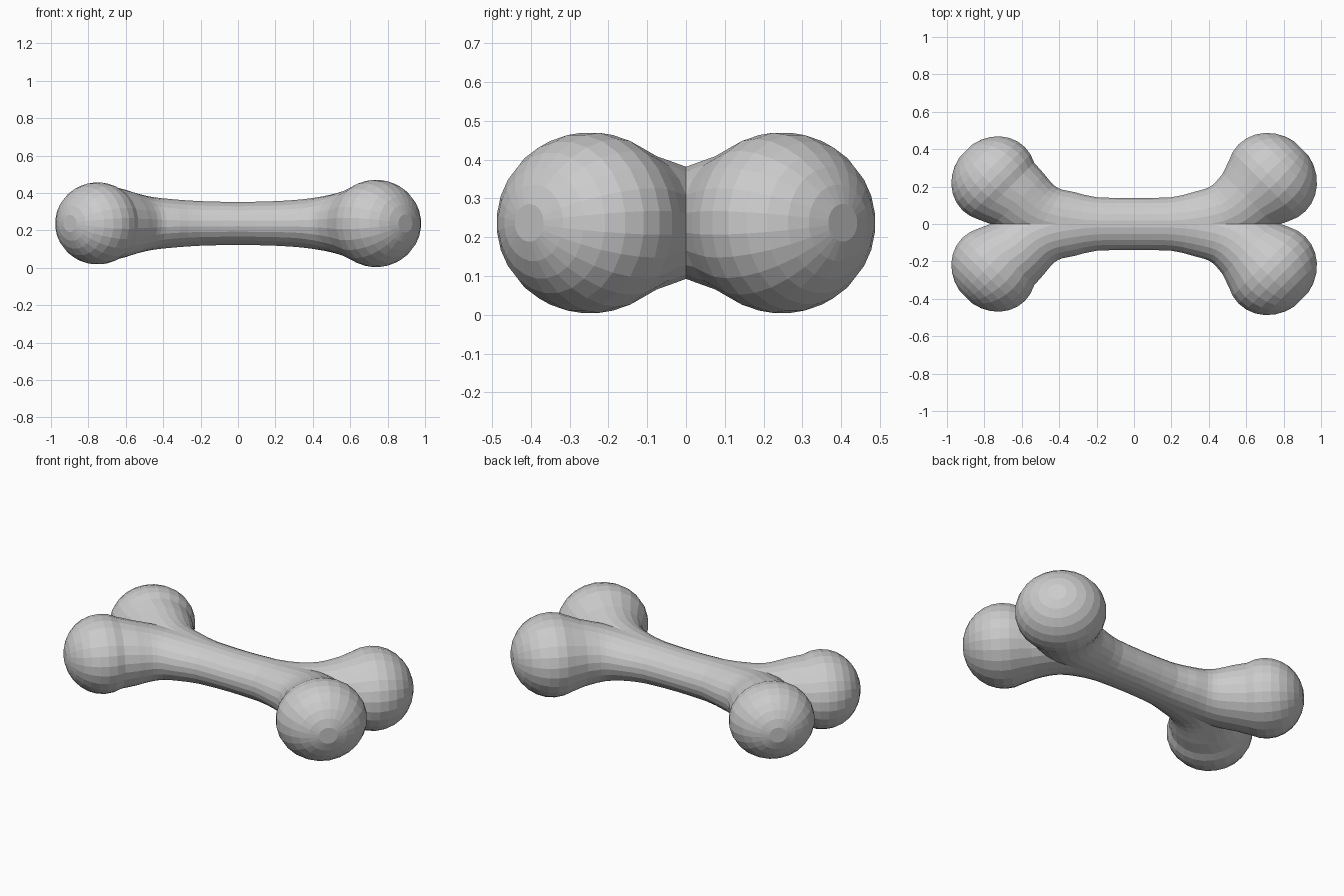
import bpy, bmesh, math
from mathutils import Vector

cube = bpy.data.objects.get("Cube")
if cube:
    bpy.data.objects.remove(cube)

SIDES = 24
MID_Z = 0.237

# Shaft and neck stations: x, y, heading in degrees, half width, half height
NECK = [
    (0.0, 0.0, 0, 0.14, 0.115),
    (0.2, 0.0, 0, 0.144, 0.12),
    (0.35, 0.012, 14, 0.163, 0.13),
    (0.47, 0.037, 31, 0.177, 0.147),
    (0.55, 0.075, 42, 0.187, 0.165),
    (0.615, 0.13, 45, 0.2, 0.186),
]


def half_stations(lobe_x, lobe_y, size):
    """Stations from the middle of the shaft out to the tip of one lobe."""
    stations = [Vector((x, y, a, w, h)) for x, y, a, w, h in NECK]
    for s in stations[3:]:
        s[3] *= (1 + size) / 2
        s[4] *= (1 + size) / 2
    # Rounded lobe: slices of an ellipsoid lying along the diagonal
    for deg in range(-26, 90, 13):
        a = math.radians(deg)
        along = 0.227 * size * math.sin(a) * math.sqrt(0.5)
        c = math.cos(a)
        stations.append(Vector((lobe_x + along, lobe_y + along, 45,
                                0.255 * size * c, 0.234 * size * c)))
    return stations


def smooth(points):
    """Add one spline point between neighbouring stations."""
    out = []
    for i in range(len(points) - 1):
        a, b = points[i], points[i + 1]
        before, after = points[max(i - 1, 0)], points[min(i + 2, len(points) - 1)]
        out += [a, (a + b) * 0.5625 - (before + after) * 0.0625]
    return out + [points[-1]]


def add_ring(bm, station, side):
    x, y, heading, w, h = station
    t = math.radians(heading)
    ring = []
    for k in range(SIDES):
        a = math.tau * (k + 0.5) / SIDES
        across = w * math.cos(a)
        ring.append(bm.verts.new((side * (x - math.sin(t) * across),
                                  y + math.cos(t) * across,
                                  MID_Z + h * math.sin(a))))
    return ring


# Loft one side of the bone from lobe to lobe
right = half_stations(0.738, 0.247, 1.0)
left = half_stations(0.751, 0.243, 0.94)
shaft_end = len(NECK)
path = [(s, -1) for s in reversed(smooth(left[:shaft_end]) + left[shaft_end:])]
path += [(s, 1) for s in (smooth(right[:shaft_end]) + right[shaft_end:])[1:]]

bm = bmesh.new()
rings = [add_ring(bm, s, side) for s, side in path]
for a, b in zip(rings, rings[1:]):
    for k in range(SIDES):
        n = (k + 1) % SIDES
        bm.faces.new((a[k], a[n], b[n], b[k]))
bm.faces.new(rings[0])
bm.faces.new(rings[-1])
bmesh.ops.recalc_face_normals(bm, faces=bm.faces)

# Cut on the centre line so the mirrored lobes meet in a crease
bmesh.ops.bisect_plane(bm, geom=bm.verts[:] + bm.edges[:] + bm.faces[:],
                       plane_co=(0, 0, 0), plane_no=(0, 1, 0), clear_inner=True)
mesh = bpy.data.meshes.new("bone")
bm.to_mesh(mesh)
bm.free()
bone = bpy.data.objects.new("bone", mesh)
bpy.context.collection.objects.link(bone)
mirror = bone.modifiers.new("Mirror", 'MIRROR')
mirror.use_axis = (False, True, False)
mirror.use_clip = True

# Plain grey material
grey = bpy.data.materials.new("light_grey")
grey.use_nodes = True
colour = (0.6, 0.6, 0.6, 1)
grey.diffuse_color = colour
grey.node_tree.nodes["Principled BSDF"].inputs["Base Color"].default_value = colour
mesh.materials.append(grey)
